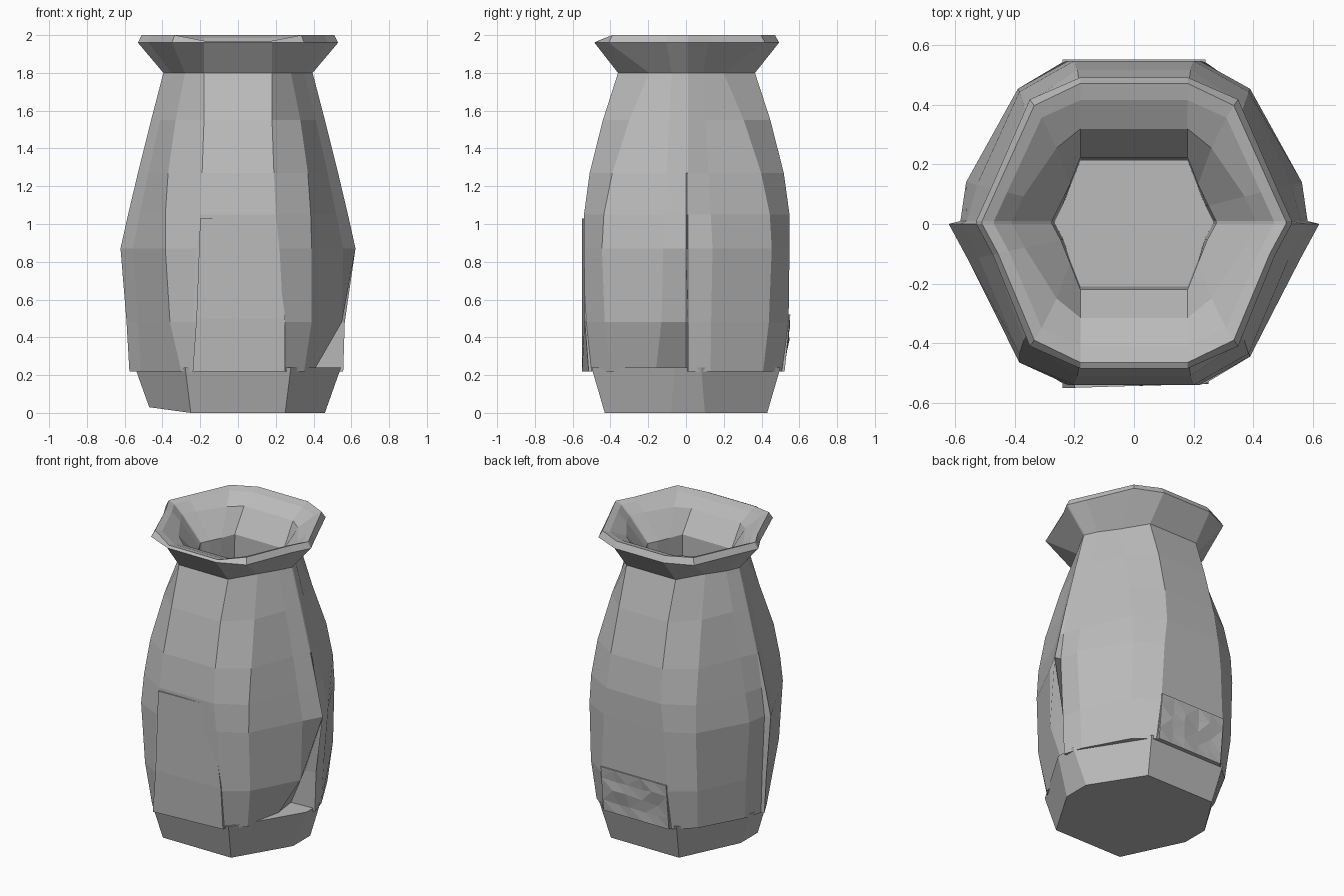
import bpy
import bmesh
import random
from mathutils import Vector

random.seed(4)

cube = bpy.data.objects.get("Cube")
if cube:
    bpy.data.objects.remove(cube, do_unlink=True)

# One plain clay colour
clay = bpy.data.materials.new("grey clay")
clay.use_nodes = True
clay.diffuse_color = (0.5, 0.5, 0.5, 1)
bsdf = clay.node_tree.nodes["Principled BSDF"]
bsdf.inputs["Base Color"].default_value = (0.5, 0.5, 0.5, 1)
bsdf.inputs["Roughness"].default_value = 0.8


def finish(bm, name):
    bmesh.ops.recalc_face_normals(bm, faces=bm.faces)
    mesh = bpy.data.meshes.new(name)
    bm.to_mesh(mesh)
    bm.free()
    mesh.materials.append(clay)
    obj = bpy.data.objects.new(name, mesh)
    bpy.context.collection.objects.link(obj)
    return obj


def outline(z, side, cx, cy, flat, depth):
    """Softened hexagon; at the belly the front half steps outside the back half."""
    t = side / 0.62
    step = max(0, side - 0.535) * 0.45
    front = [(flat, -depth), (cx, -cy), (side - 0.065 * t, -0.12 * t), (side, 0)]
    back = [(side - step, 0.01), (side - 0.058 * t, 0.14 * t),
            (cx, cy * 1.02), (flat, depth * 1.015)]
    right = front + back
    left = [(-x, y) for x, y in reversed(right)]
    return [Vector((x, y, z)) for x, y in right + left]


def loft(name, rings):
    bm = bmesh.new()
    loops = [[bm.verts.new(p) for p in ring] for ring in rings]
    n = len(loops[0])
    for a, b in zip(loops, loops[1:]):
        for i in range(n):
            j = (i + 1) % n
            bm.faces.new((a[i], a[j], b[j], b[i]))
    bm.faces.new(loops[0])
    bm.faces.new(loops[-1])
    return finish(bm, name)


# Tapered eight-sided foot with a chipped edge
foot = []
for z, side, y1, y2, flat, depth in ((0, 0.46, -0.08, 0.1, 0.25, 0.43),
                                     (0.24, 0.545, -0.06, 0.08, 0.28, 0.5)):
    right = [(flat, -depth), (side, y1), (side, y2), (flat, depth)]
    left = [(-x, y) for x, y in reversed(right)]
    foot.append([Vector((x, y, z)) for x, y in right + left])
for i in (5, 6):
    foot[0][i] += Vector((-0.01, 0, 0.03))
loft("foot", foot)

# Body, flared rim, funnel and hollow interior as one shell
shell = [outline(*row) for row in (
    (0.22, 0.575, 0.37, 0.40, 0.25, 0.50),
    (0.48, 0.59, 0.39, 0.43, 0.24, 0.535),
    (0.87, 0.622, 0.39, 0.445, 0.22, 0.54),
    (1.05, 0.582, 0.385, 0.435, 0.20, 0.54),
    (1.27, 0.53, 0.37, 0.39, 0.19, 0.51),
    (1.55, 0.46, 0.33, 0.30, 0.18, 0.44),
    (1.80, 0.395, 0.28, 0.195, 0.18, 0.36),
    (1.96, 0.53, 0.35, 0.41, 0.18, 0.485),
    (2.00, 0.51, 0.335, 0.39, 0.18, 0.465),
    (1.985, 0.47, 0.31, 0.35, 0.18, 0.41),
    (1.93, 0.41, 0.26, 0.25, 0.18, 0.315),
    (1.78, 0.275, 0.215, 0.13, 0.18, 0.22),
    (0.26, 0.265, 0.215, 0.12, 0.18, 0.21),
)]
# Deep undercut at the lower corner on the front of the +x side
shell[0][1].xy = (0.35, -0.40)
shell[0][2].xy = (0.40, -0.16)
shell[0][3].xy = (0.38, 0)
shell[1][2].xy = (0.55, -0.13)
shell[1][3].xy = (0.49, 0)
# Fuller front corner on the -x side, drawn in towards the panel at the bottom
for ring, corner in ((0, (-0.30, -0.47)), (1, (-0.36, -0.46)), (2, (-0.385, -0.465))):
    shell[ring][-2].xy = corner
# Rim dips across the front
for ring, dip in ((8, 0.03), (9, 0.03), (10, 0.015)):
    for i in (0, -1):
        shell[ring][i].z -= dip
loft("body", shell)

# Raised panel low on the front
panel = []
for z, left, right, y_right in ((0.22, -0.24, 0.25, -0.515),
                                (0.50, -0.22, 0.25, -0.537),
                                (1.03, -0.2, 0.18, -0.538)):
    panel.append([Vector(p) for p in (
        (left, -0.55, z), (right, y_right, z), (right, -0.47, z), (left, -0.47, z))])
loft("front_panel", panel)

# Rough patch low on the back
bm = bmesh.new()
bmesh.ops.create_grid(bm, x_segments=5, y_segments=4, size=0.5)
for v in bm.verts:
    inner = abs(v.co.x) < 0.49 and abs(v.co.y) < 0.49
    jitter = random.uniform(-1, 1) if inner else 0
    x = v.co.x * 0.48 + jitter * 0.02
    z = 0.37 + v.co.y * 0.30 + jitter * 0.015
    v.co = (x, 0.537 + v.co.y * 0.03 + jitter * 0.012, z)
bmesh.ops.triangulate(bm, faces=bm.faces)
patch_edges = [e for e in bm.edges if e.is_boundary]
skirt = bmesh.ops.extrude_edge_only(bm, edges=patch_edges)["geom"]
for v in skirt:
    if isinstance(v, bmesh.types.BMVert):
        v.co.y = 0.47
finish(bm, "back_patch")
